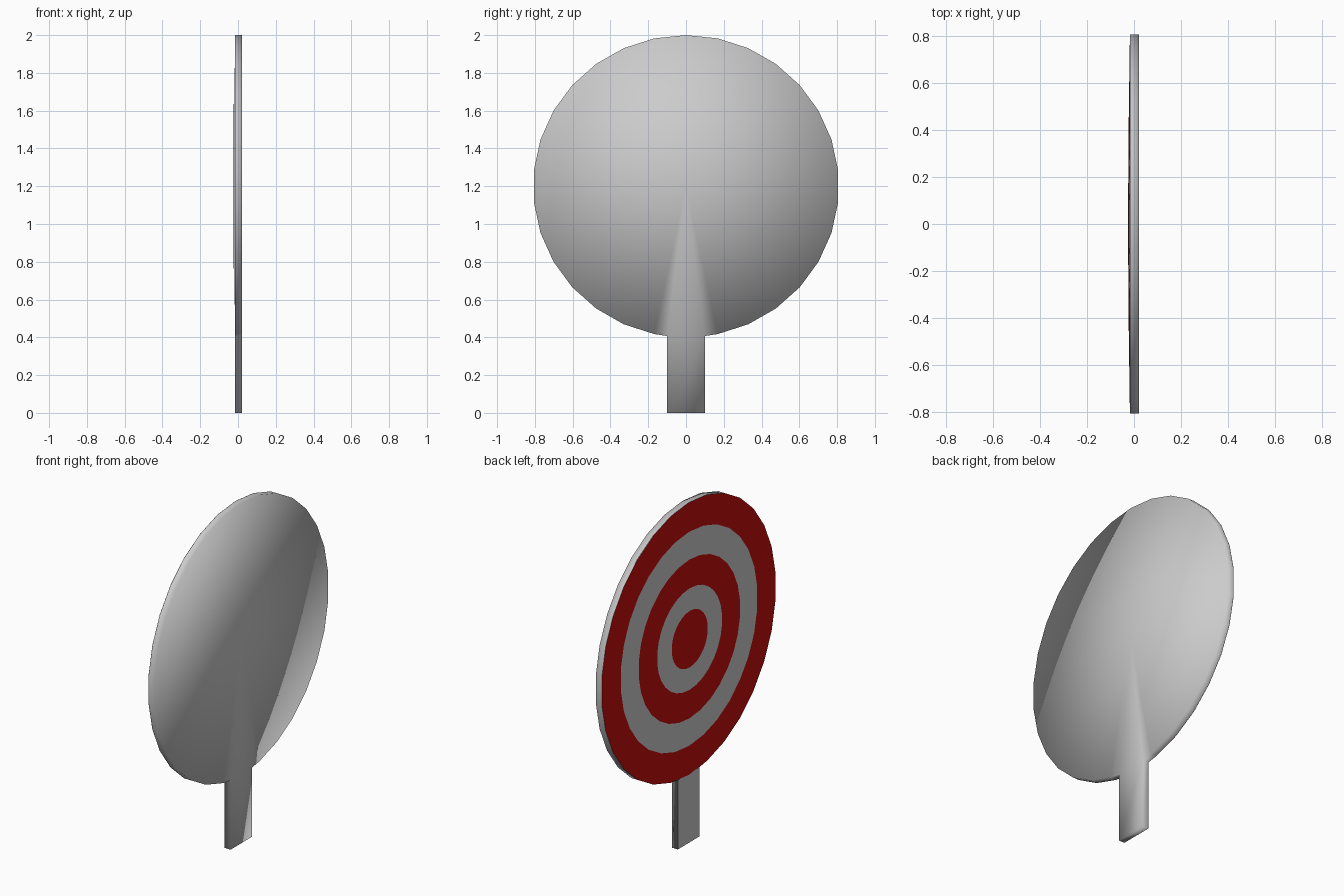
import bpy
from math import sin, cos, pi

if "Cube" in bpy.data.objects:
    bpy.data.objects.remove(bpy.data.objects["Cube"])

SIDES, RY, RZ, CZ = 30, 0.81, 0.80, 1.2
BACK, FRONT = 0.022, -0.017


def make(name, verts, faces, smooth=False, mat=None):
    me = bpy.data.meshes.new(name)
    me.from_pydata(verts, [], faces)
    me.polygons.foreach_set("use_smooth", [smooth] * len(faces))
    ob = bpy.data.objects.new(name, me)
    bpy.context.collection.objects.link(ob)
    if mat:
        me.materials.append(mat)
    return ob


def rim(k, s=1.0):
    a = 2 * pi * k / SIDES
    return (s * RY * sin(a), CZ + s * RZ * cos(a))


# Board: disc outline running into the post, smooth-shaded fan on the back
half = SIDES // 2
outline = [rim(k) for k in range(half)] + [(0.1, 0.407), (0.1, 0), (-0.1, 0), (-0.1, 0.407)]
outline += [rim(k) for k in range(half + 1, SIDES)]
n = len(outline)
verts = [(BACK, y, z) for y, z in outline] + [(FRONT, y, z) for y, z in outline]
verts.append((BACK, 0, CZ))
a, b, c, d = range(half, half + 4)
faces = [((i + 1) % n, (i + 1) % n + n, i + n, i) for i in range(n)]
faces += [((i + 1) % n, i, 2 * n) for i in range(n) if i not in (a, b, c)]
faces += [(d, a, 2 * n), (a, d, c), (a, c, b)]
make("board_and_post", verts, faces, smooth=True)

# Flat front of the post
make("post_front", [(FRONT, y, z) for y, z in outline[a:d + 1]], [(0, 1, 2, 3)])

# Painted rings: very shallow dome on the -x side, (scale, x) per ring edge
red = bpy.data.materials.new("red_paint")
red.diffuse_color = (0.58, 0.004, 0.004, 1)
red.use_nodes = True
red.node_tree.nodes["Principled BSDF"].inputs["Base Color"].default_value = red.diffuse_color
profile = [(1.0, FRONT - 0.0005), (0.786, -0.0198), (0.583, -0.0222),
           (0.373, -0.0238), (0.207, -0.0245)]
names = ["outer_red_ring", "outer_grey_ring", "inner_red_ring", "inner_grey_ring"]
for i, name in enumerate(names):
    vs = [(x, *rim(k, s)) for s, x in profile[i:i + 2] for k in range(SIDES)]
    fs = [(k, (k + 1) % SIDES, (k + 1) % SIDES + SIDES, k + SIDES) for k in range(SIDES)]
    make(name, vs, fs, mat=red if i % 2 == 0 else None)
s, x = profile[-1]
make("bullseye", [(x, *rim(k, s)) for k in range(SIDES)], [tuple(range(SIDES))], mat=red)
